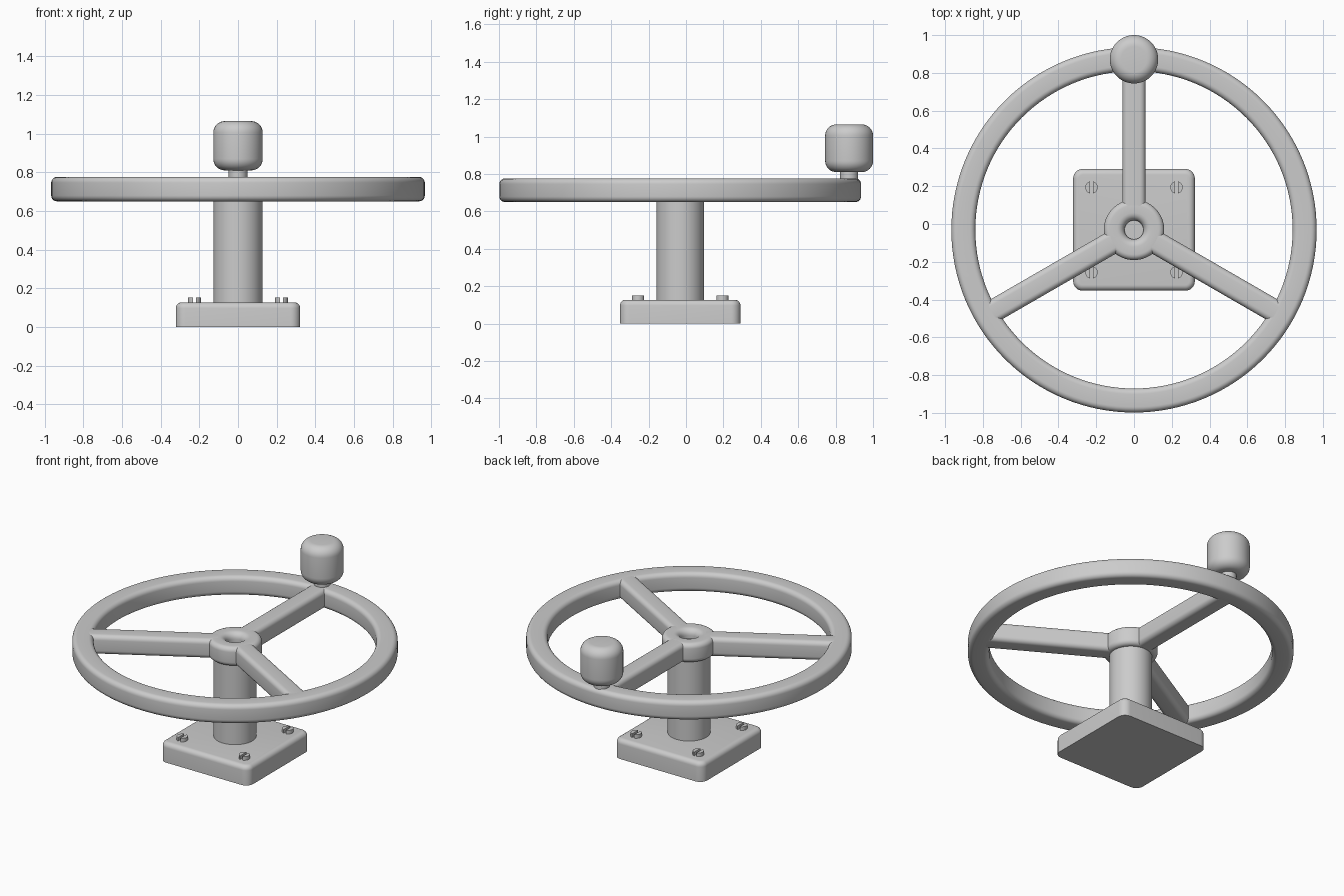
import bpy, bmesh, math
from mathutils import Matrix, Vector

if "Cube" in bpy.data.objects:
    bpy.data.objects.remove(bpy.data.objects["Cube"])

CY = -0.031           # wheel and base axis in y
Z0, Z1 = 0.65, 0.776  # underside and top of the wheel


def finish(bm, name, loc=(0, 0, 0), rot=0):
    bmesh.ops.recalc_face_normals(bm, faces=bm.faces)
    me = bpy.data.meshes.new(name)
    bm.to_mesh(me)
    bm.free()
    ob = bpy.data.objects.new(name, me)
    ob.location, ob.rotation_euler.z = loc, rot
    bpy.context.collection.objects.link(ob)
    bpy.ops.object.select_all(action='DESELECT')
    ob.select_set(True)
    bpy.context.view_layer.objects.active = ob
    bpy.ops.object.shade_smooth_by_angle(angle=math.radians(35))
    return ob


def arc(cx, cz, r, a0, a1, n=6):
    return [(cx + r * math.cos(math.radians(a0 + (a1 - a0) * i / n)),
             cz + r * math.sin(math.radians(a0 + (a1 - a0) * i / n))) for i in range(n + 1)]


def lathe(name, profile, y, steps=64, closed=False):
    """Spin an (r, z) profile about a vertical axis at x = 0."""
    bm = bmesh.new()
    vs = [bm.verts.new((r, 0, z)) for r, z in profile]
    es = [bm.edges.new(p) for p in zip(vs, vs[1:])]
    if closed:
        es.append(bm.edges.new((vs[-1], vs[0])))
    bmesh.ops.spin(bm, geom=vs + es, axis=(0, 0, 1), cent=(0, 0, 0),
                   angle=math.tau, steps=steps)
    bmesh.ops.remove_doubles(bm, verts=bm.verts, dist=1e-5)
    return finish(bm, name, (0, y, 0))


def box(lo, hi):
    lo, hi = Vector(lo), Vector(hi)
    bm = bmesh.new()
    bmesh.ops.create_cube(bm, size=1, matrix=Matrix.Translation((lo + hi) / 2)
                          @ Matrix.Diagonal((*(hi - lo), 1)))
    return bm


def bevel(bm, test, width, seg):
    edges = [e for e in bm.edges if test(e.verts[0].co, e.verts[1].co)
             and e.calc_face_angle(0) > 0.1]
    bmesh.ops.bevel(bm, geom=edges, offset=width, segments=seg, profile=0.5,
                    affect='EDGES', clamp_overlap=True)


# base plate: rounded corners, then rounded top edge
bm = box((-0.322, -0.322, 0), (0.322, 0.322, 0.127))
bevel(bm, lambda a, b: abs(a.z - b.z) > 0.1, 0.05, 8)
top = [f for f in bm.faces if f.normal.z > 0.9][0]
bmesh.ops.bevel(bm, geom=list(top.edges), offset=0.03, segments=6, profile=0.5, affect='EDGES')
finish(bm, "base_plate", (0, CY, 0))

# slotted screws: two half discs on either side of a slot
for sx in (-1, 1):
    for sy in (-1, 1):
        bm = bmesh.new()
        for half in (0, 180):
            pts = arc(0, 0, 0.033, half - 76, half + 76, 14)
            f = bm.faces.new([bm.verts.new((x, y, 0.12)) for x, y in pts])
            ext = bmesh.ops.extrude_face_region(bm, geom=[f])
            for v in ext['geom']:
                if isinstance(v, bmesh.types.BMVert):
                    v.co.z = 0.151
        finish(bm, "base_screw", (sx * 0.225, CY + sy * 0.225, 0))

# column
lathe("column", [(0, 0.1), (0.127, 0.1), (0.127, 0.68), (0, 0.68)], CY)

# hub with dished centre hole
lathe("hub", [(0, Z0)] + arc(0.13, Z0 + 0.03, 0.03, -90, 0)
      + arc(0.13, Z1 - 0.03, 0.03, 0, 90) + arc(0.09, Z1 - 0.04, 0.04, 90, 180)
      + [(0.05, Z1 - 0.06), (0, Z1 - 0.06)], CY)

# wheel rim: rounded rectangular section
R0, R1, B = 0.84, 0.967, 0.03
lathe("wheel_rim", arc(R1 - B, Z0 + B, B, -90, 0) + arc(R1 - B, Z1 - B, B, 0, 90)
      + arc(R0 + B, Z1 - B, B, 90, 180) + arc(R0 + B, Z0 + B, B, 180, 270),
      CY, 128, True)

# three spokes
for i in range(3):
    bm = box((0.1, -0.061, Z0), (0.87, 0.061, Z1))
    bevel(bm, lambda a, b: abs(a.x - b.x) > 0.5, 0.03, 6)
    finish(bm, "spoke", (0, CY, 0), math.radians(90 + 120 * i))

# crank knob on its stem
KY = 0.872
lathe("knob_stem", [(0, 0.74), (0.048, 0.74), (0.048, 0.84), (0, 0.84)], KY, 48)
lathe("knob", [(0, 0.81)] + arc(0.068, 0.87, 0.06, -90, 0, 8)
      + arc(0.068, 1.005, 0.06, 0, 90, 8) + [(0, 1.065)], KY)
